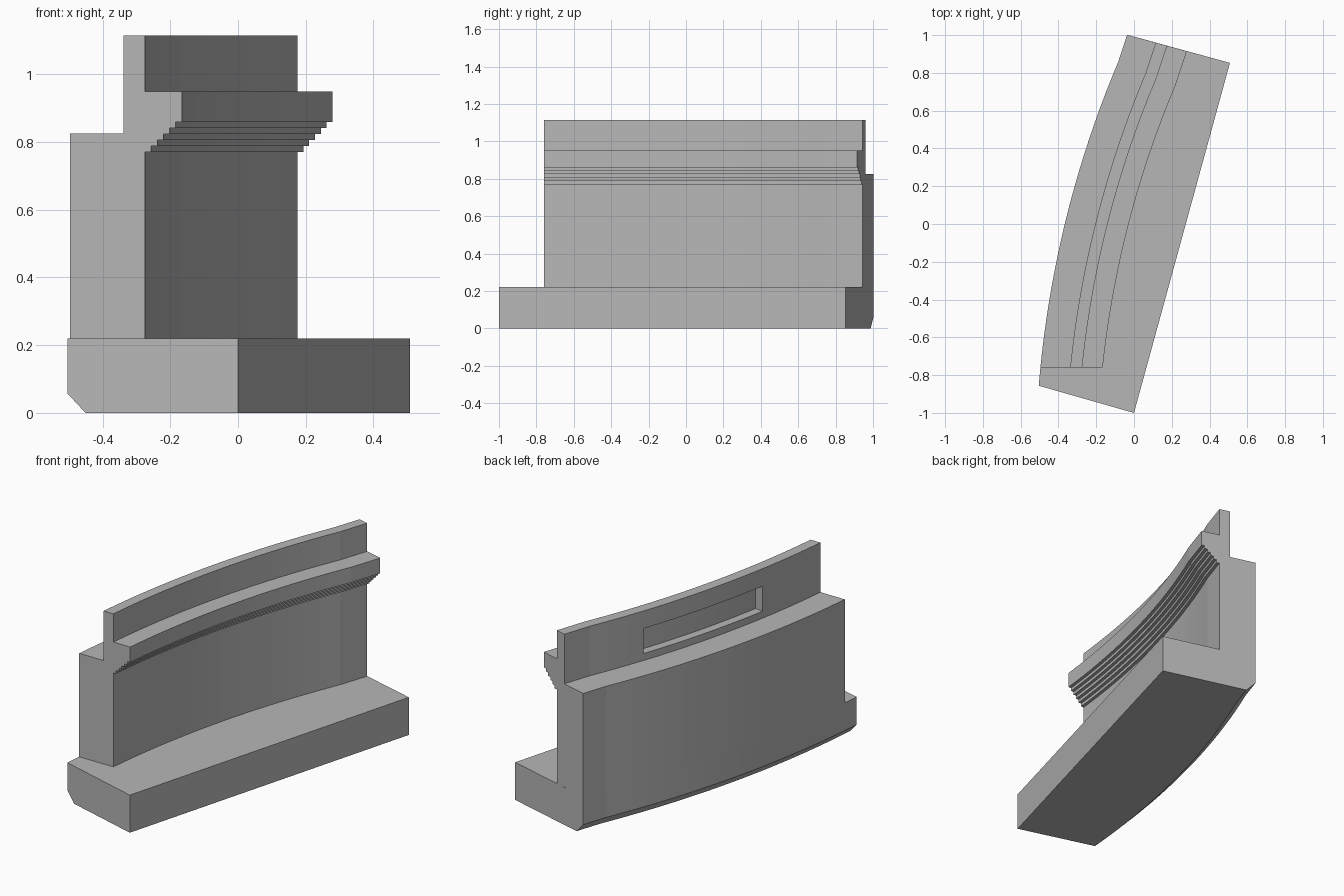
import bpy, bmesh
from math import asin, sin, cos, radians

if "Cube" in bpy.data.objects:
    bpy.data.objects.remove(bpy.data.objects["Cube"])

CX, CY, R = 5.057, -1.312, 5.58       # centre and radius of the curved back face
BEND = radians(22.9)                  # where the arc turns into a short straight run
RUN = (0.313, 0.95)                   # direction of the straight run
FAR = (-0.275, 0.992)                 # end lines y = m * x + c
WALL_NEAR = (0.0, -0.76)
BASE_NEAR = (-0.285, -1.0)
STEPS = 20

stone = bpy.data.materials.new("grey stone")
stone.diffuse_color = (0.47, 0.47, 0.47, 1)
stone.use_nodes = True
stone.node_tree.nodes["Principled BSDF"].inputs["Base Color"].default_value = stone.diffuse_color


def on_arc(d, a):
    r = R - d
    return CX - r * cos(a), CY + r * sin(a)


def arc(d, a0, a1):
    return [on_arc(d, a0 + (a1 - a0) * i / STEPS) for i in range(STEPS + 1)]


def path(d, near):
    """Curve set in by d, trimmed by the near and far end lines."""
    m, c = near
    a = 0.08
    for _ in range(20):
        a = asin((m * on_arc(d, a)[0] + c - CY) / (R - d))
    pts = arc(d, a, BEND)
    x, y = pts[-1]
    m, c = FAR
    t = (c + m * x - y) / (RUN[1] - m * RUN[0])
    return pts + [(x + t * RUN[0], y + t * RUN[1])]


def loft(name, rails):
    """Closed solid from a loop of equally long rails."""
    bm = bmesh.new()
    rows = [[bm.verts.new(p) for p in rail] for rail in rails]
    for i, row in enumerate(rows):
        nxt = rows[(i + 1) % len(rows)]
        for k in range(len(row) - 1):
            bm.faces.new((row[k], row[k + 1], nxt[k + 1], nxt[k]))
    bm.faces.new([r[0] for r in rows])
    bm.faces.new([r[-1] for r in rows])
    bmesh.ops.recalc_face_normals(bm, faces=bm.faces)
    mesh = bpy.data.meshes.new(name)
    bm.to_mesh(mesh)
    bm.free()
    mesh.materials.append(stone)
    obj = bpy.data.objects.new(name, mesh)
    bpy.context.collection.objects.link(obj)
    return obj


def lift(pts, z):
    return [(x, y, z) for x, y in pts]


# base: curved chamfered back, straight front
n = STEPS + 1
front = [(0.508 * k / n, -1 + 1.853 * k / n) for k in range(n + 1)]
back = path(0, BASE_NEAR)
loft("base", [lift(front, 0), lift(path(0.055, BASE_NEAR), 0), lift(back, 0.058),
              lift(back, 0.22), lift(front, 0.22)])

# wall with stepped cornice, parapet and rear ledge
profile = [(0, 0.22), (0.22, 0.22)]
for i in range(6):
    z = 0.77 + 0.018 * i
    profile += [(0.22 + 0.018 * i, z), (0.238 + 0.018 * i, z)]
profile += [(0.328, 0.95), (0.22, 0.95), (0.22, 1.115), (0.157, 1.115),
            (0.157, 0.825), (0, 0.825)]
wall = loft("wall", [lift(path(d, WALL_NEAR), z) for d, z in profile])

# long recess in the back of the parapet
a0, a1 = radians(10.6), radians(19.3)
cutter = loft("recess_cutter", [lift(arc(d, a0, a1), z) for d, z in
                                ((0.12, 0.866), (0.207, 0.866), (0.207, 1.012), (0.12, 1.012))])
cutter.hide_render = True
cut = wall.modifiers.new("recess", 'BOOLEAN')
cut.operation = 'DIFFERENCE'
cut.solver = 'EXACT'
cut.object = cutter
bpy.context.view_layer.objects.active = wall
bpy.ops.object.modifier_apply(modifier=cut.name)
bpy.data.objects.remove(cutter)
